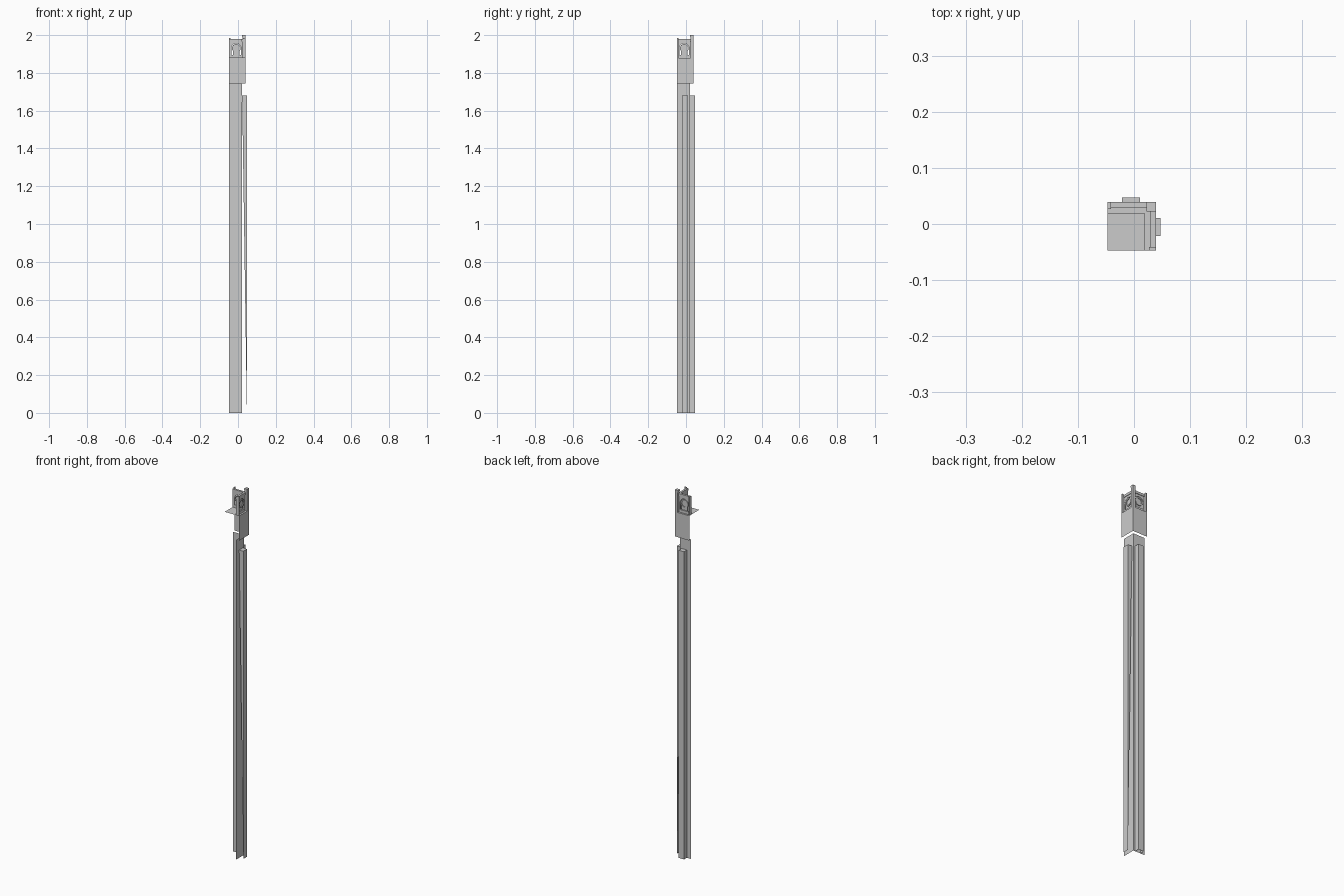
import bpy, bmesh, math
from mathutils import Matrix

cube = bpy.data.objects.get("Cube")
if cube:
    bpy.data.objects.remove(cube)

# Wall-local axes are u (along the wall), v (outward) and z.
# The side wall is the back wall mirrored across the diagonal.
SWAP = Matrix(((0, 1, 0, 0), (1, 0, 0, 0), (0, 0, 1, 0), (0, 0, 0, 1)))
END = -0.047
SHAFT, COLLAR, PILASTER = 0.022, 0.039, 0.047
SHAFT_TOP, FLOOR, BELFRY_TOP = 1.745, 1.88, 1.975


def finish(name, bm, side=False, solid=True):
    if side:
        bm.transform(SWAP)
        bmesh.ops.reverse_faces(bm, faces=bm.faces[:])
    if solid:
        bmesh.ops.recalc_face_normals(bm, faces=bm.faces[:])
    mesh = bpy.data.meshes.new(name)
    bm.to_mesh(mesh)
    bm.free()
    obj = bpy.data.objects.new(name, mesh)
    bpy.context.collection.objects.link(obj)
    return obj


def prism(name, profile, v0, v1, side=False):
    """Extrude a (u, z) outline from v0 to v1."""
    bm = bmesh.new()
    face = bm.faces.new([bm.verts.new((u, v0, z)) for u, z in profile])
    out = bmesh.ops.extrude_face_region(bm, geom=[face])["geom"]
    moved = [g for g in out if isinstance(g, bmesh.types.BMVert)]
    bmesh.ops.translate(bm, verts=moved, vec=(0, v1 - v0, 0))
    return finish(name, bm, side)


def box(name, u0, u1, v0, v1, z0, z1, side=False):
    return prism(name, [(u0, z0), (u1, z0), (u1, z1), (u0, z1)], v0, v1, side)


def sheets(name, polygons, side=False):
    bm = bmesh.new()
    for points in polygons:
        bm.faces.new([bm.verts.new(p) for p in points])
    bmesh.ops.remove_doubles(bm, verts=bm.verts[:], dist=1e-5)
    return finish(name, bm, side, solid=False)


def wall(name, v, z0, z1, side):
    sheets(name, [[(v, v, z0), (END, v, z0), (END, v, z1), (v, v, z1)]], side)


def arc(cu, cz, r, n, start=0.0, sweep=math.tau, closed=True):
    steps = n if closed else n - 1
    return [(cu + r * math.cos(start + sweep * i / steps),
             cz + r * math.sin(start + sweep * i / steps)) for i in range(n)]


def ring(name, cu, cz, r0, r1, v0, v1, side):
    bm = bmesh.new()
    n = 16
    loops = [[bm.verts.new((u, v, z)) for u, z in arc(cu, cz, r, n)]
             for r, v in ((r0, v0), (r1, v0), (r1, v1), (r0, v1))]
    for a, b in zip(loops, loops[1:] + loops[:1]):
        for i in range(n):
            j = (i + 1) % n
            bm.faces.new((a[i], a[j], b[j], b[i]))
    finish(name, bm, side)


def pilaster(name, side):
    """Open-backed strip; the side wall's strip has tapering flanks."""
    a, b, top = -0.021, 0.011, 1.68
    faces = [[(b, PILASTER, 0), (a, PILASTER, 0), (a, PILASTER, top), (b, PILASTER, top)],
             [(b, PILASTER, top), (a, PILASTER, top), (a, SHAFT, top), (b, SHAFT, top)]]
    for u in (a, b):
        flank = [(u, PILASTER, 0), (u, PILASTER, top), (u, SHAFT, top)]
        if not side:
            flank.append((u, SHAFT, 0))
        faces.append(flank if u == b else flank[::-1])
    sheets(name, faces, side)


for side, tag in ((False, "back"), (True, "side")):
    # Shaft, pilaster and overhanging collar
    wall(tag + "_shaft_wall", SHAFT, 0, SHAFT_TOP, side)
    pilaster(tag + "_pilaster", side)
    wall(tag + "_collar_wall", COLLAR, SHAFT_TOP, FLOOR, side)

    # Belfry panel with an arched opening
    mid, half, spring = -0.009, 0.026, 1.93
    opening = arc(mid, spring, half, 13, 0, math.pi, closed=False)
    outline = ([(SHAFT, FLOOR), (SHAFT, BELFRY_TOP), (END, BELFRY_TOP), (END, FLOOR),
                (mid - half, FLOOR)] + opening[::-1] + [(mid + half, FLOOR)])
    prism(tag + "_arched_panel", outline, 0.021, 0.027, side)
    box(tag + "_sill", mid - half, mid + half, 0.021, 0.03, FLOOR, 1.895, side)
    box(tag + "_cornice", END, 0.024, 0.019, 0.03, BELFRY_TOP - 0.008, 1.98, side)

    # Round dial inside the arch
    prism(tag + "_dial", arc(mid, spring, 0.021, 16), 0.022, 0.024, side)
    ring(tag + "_dial_rim", mid, spring, 0.016, 0.023, 0.021, 0.028, side)
    box(tag + "_dial_support", mid - 0.018, mid + 0.018, 0.022, 0.024, 1.895, 1.915, side)

    # Slim post at the open end of the wall
    box(tag + "_end_post", END, END + 0.006, 0.027, COLLAR, FLOOR, 1.985, side)

# Belfry floor and tall corner post
sheets("belfry_floor", [[(END, END, FLOOR), (COLLAR, END, FLOOR),
                         (COLLAR, COLLAR, FLOOR), (END, COLLAR, FLOOR)]])
box("corner_post", 0.023, COLLAR, 0.023, COLLAR, FLOOR, 1.99)
box("corner_post_cap", 0.022, COLLAR, 0.022, COLLAR, 1.99, 2.0)
